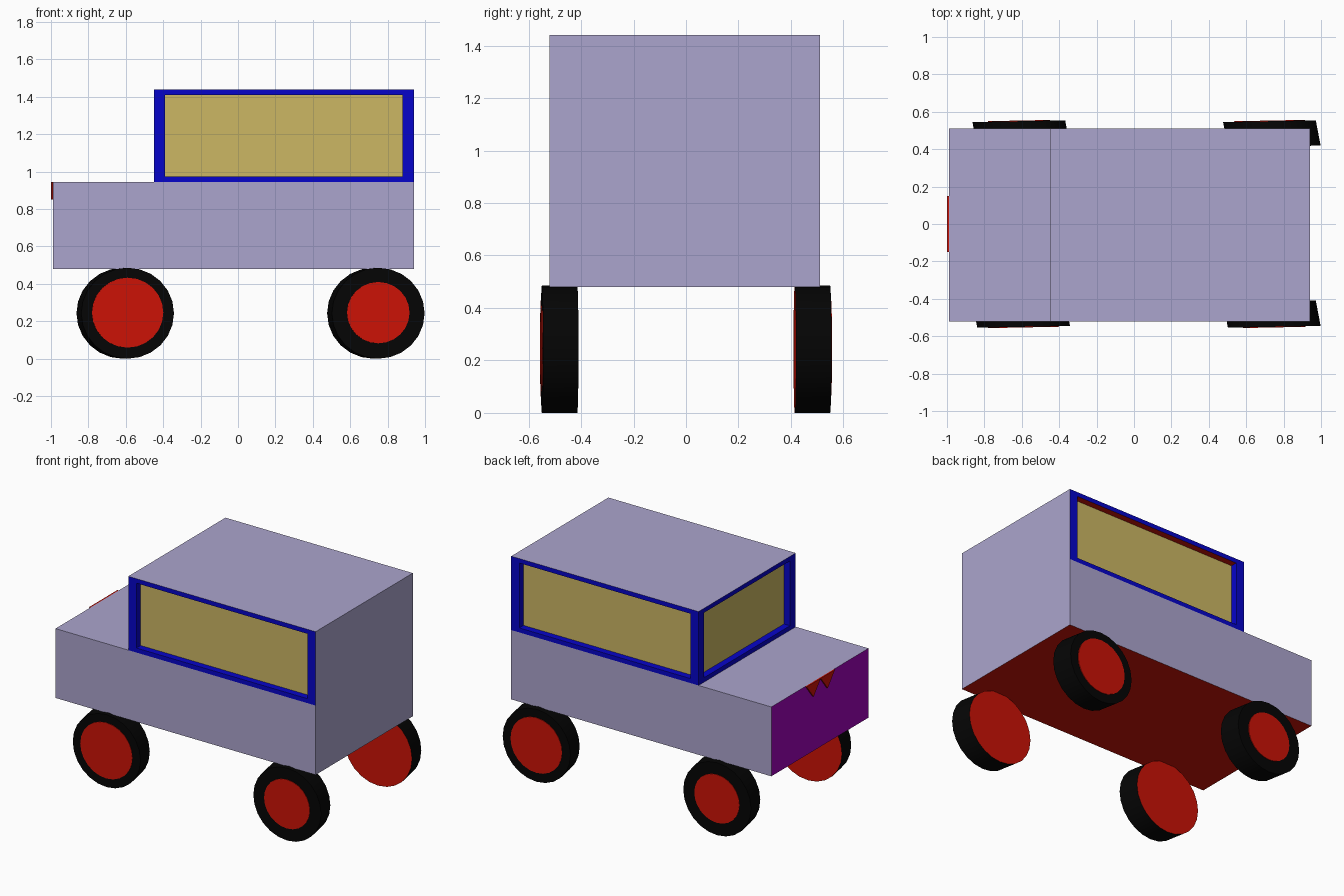
import bpy, bmesh, math
from mathutils import Vector, Matrix

if "Cube" in bpy.data.objects:
    bpy.data.objects.remove(bpy.data.objects["Cube"])


def material(name, rgb):
    m = bpy.data.materials.new(name)
    m.diffuse_color = [(c / 255) ** 2.2 for c in rgb] + [1]
    m.use_nodes = True
    m.node_tree.nodes["Principled BSDF"].inputs["Base Color"].default_value = m.diffuse_color
    return m


LAVENDER = material("lavender", (170, 163, 204))
BLUE = material("blue", (15, 12, 200))
TAN = material("tan", (203, 182, 100))
RED = material("red", (203, 25, 15))
PURPLE = material("purple", (158, 10, 184))
BLACK = material("black", (13, 13, 13))

X0, XC, X1 = -0.99, -0.45, 0.94      # nose, windscreen, tail
Y0, Y1 = -0.52, 0.51
Z0, ZH, Z1 = 0.48, 0.945, 1.44       # underside, hood, roof


def make_object(name, bm, mats):
    me = bpy.data.meshes.new(name)
    bm.to_mesh(me)
    bm.free()
    for m in mats:
        me.materials.append(m)
    ob = bpy.data.objects.new(name, me)
    bpy.context.collection.objects.link(ob)
    return ob


def add_face(bm, pts, mat=0):
    f = bm.faces.new([bm.verts.new(p) for p in pts])
    f.material_index = mat


# Body panels: hood, roof, tail, sides, nose and underside
bm = bmesh.new()
for xa, xb, z, mat in ((X0, XC, ZH, 0), (XC, X1, Z1, 0)):
    add_face(bm, [(xa, Y0, z), (xb, Y0, z), (xb, Y1, z), (xa, Y1, z)], mat)
add_face(bm, [(X0, Y1, Z0), (X1, Y1, Z0), (X1, Y0, Z0), (X0, Y0, Z0)], 2)
add_face(bm, [(X1, Y0, Z0), (X1, Y1, Z0), (X1, Y1, Z1), (X1, Y0, Z1)])
add_face(bm, [(X0, Y1, Z0), (X0, Y0, Z0), (X0, Y0, ZH), (X0, Y1, ZH)], 1)
add_face(bm, [(X0, Y0, Z0), (X1, Y0, Z0), (X1, Y0, ZH), (X0, Y0, ZH)])
add_face(bm, [(X1, Y1, Z0), (X0, Y1, Z0), (X0, Y1, ZH), (X1, Y1, ZH)])
make_object("body", bm, [LAVENDER, PURPLE, RED])


def window(name, a, b, depth=0.045):
    """Framed recessed window; a to b runs left to right seen from outside."""
    a, b = Vector((*a, ZH)), Vector((*b, ZH))
    u, up, h = (b - a).normalized(), Vector((0, 0, 1)), Z1 - ZH
    inward = up.cross(u)
    w = (b - a).length

    def rect(mx, mz, d):
        return [a + u * s + up * t + inward * d for s, t in
                ((mx, mz), (w - mx, mz), (w - mx, h - mz), (mx, h - mz))]

    bm = bmesh.new()
    rings = [rect(0, 0, 0), rect(0.06, 0.03, 0), rect(0.06, 0.03, depth)]
    for k, (r, s) in enumerate(zip(rings, rings[1:])):
        for i in range(4):
            j = (i + 1) % 4
            add_face(bm, [r[i], r[j], s[j], s[i]], 2 if k == 1 and i == 2 else 0)
    add_face(bm, rings[2], 1)
    bmesh.ops.remove_doubles(bm, verts=bm.verts, dist=1e-5)
    make_object(name, bm, [BLUE, TAN, RED])


window("right_window", (XC, Y0), (X1, Y0))
window("left_window", (X1, Y1), (XC, Y1))
window("windscreen", (XC, Y1), (XC, Y0))

# Pair of pointed teeth under the hood lip
bm = bmesh.new()
for yc in (-0.075, 0.075):
    add_face(bm, [(-1.0, yc + 0.075, ZH), (-1.0, yc, 0.85), (-1.0, yc - 0.075, ZH)])
ext = bmesh.ops.extrude_face_region(bm, geom=bm.faces[:])
for v in ext["geom"]:
    if isinstance(v, bmesh.types.BMVert):
        v.co.x = X0
bmesh.ops.recalc_face_normals(bm, faces=bm.faces)
make_object("teeth", bm, [RED])


def disc(name, centre, radius, depth, side, mats):
    """Slightly skewed cylinder along y; side is -1 or 1 for its outer face."""
    bm = bmesh.new()
    bmesh.ops.create_cone(bm, cap_ends=True, segments=24, radius1=radius,
                          radius2=radius, depth=depth,
                          matrix=Matrix.Rotation(math.pi / 2, 4, 'X'))
    for f in bm.faces:
        if f.normal.y * side < -0.9:
            f.material_index = len(mats) - 1
    for v in bm.verts:
        x, y, z = v.co
        v.co = Vector((x * 1.02 - 0.19 * y, y + 0.02 * x, z)) + Vector(centre)
    ob = make_object(name, bm, mats)
    bpy.ops.object.select_all(action='DESELECT')
    ob.select_set(True)
    bpy.context.view_layer.objects.active = ob
    bpy.ops.object.shade_smooth_by_angle()


# Wheels: black tyre with red inner face, red hub outside
for end, cx, hubs in (("front", -0.603, (0.187, 0.162)), ("rear", 0.737, (0.164, 0.185))):
    for side, label, hub_r in ((-1, "right", hubs[0]), (1, "left", hubs[1])):
        disc(f"{end}_{label}_tyre", (cx, side * 0.482, 0.243), 0.243, 0.135, side, [BLACK, RED])
        disc(f"{end}_{label}_hub", (cx - side * 0.012, side * 0.548, 0.246),
             hub_r, 0.01, side, [RED])
